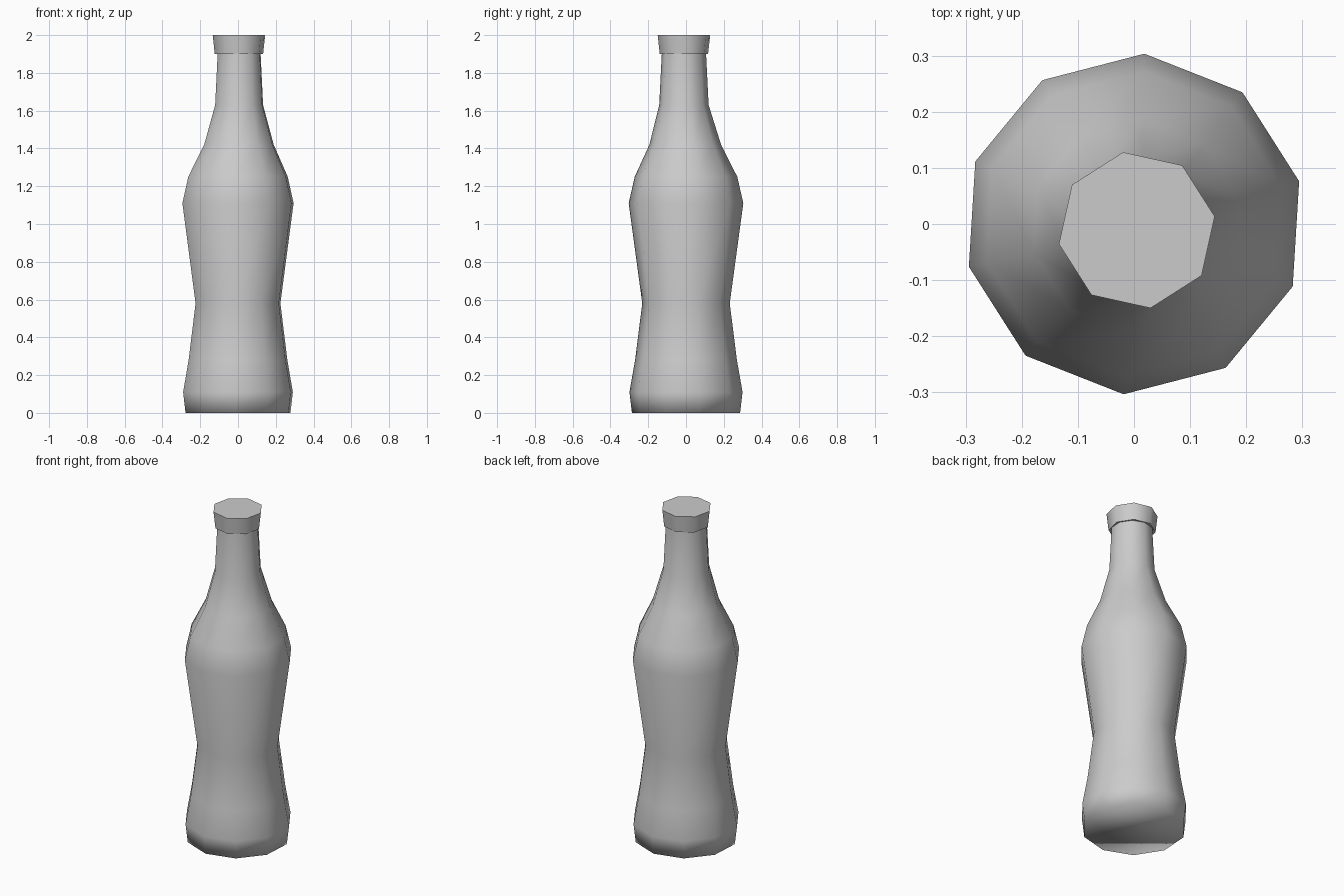
import bpy, bmesh
from math import cos, sin, radians, tau

cube = bpy.data.objects.get("Cube")
if cube:
    bpy.data.objects.remove(cube)

grey = bpy.data.materials.new("plain grey")
grey.use_nodes = True
COLOUR = (0.6, 0.6, 0.6, 1)
grey.diffuse_color = COLOUR
grey.node_tree.nodes["Principled BSDF"].inputs["Base Color"].default_value = COLOUR


def lathe(name, profile, sides, turn, sharp=()):
    """Skin polygon rings of (radius, z, x shift, y shift); flatten chosen ends."""
    bm = bmesh.new()
    rings = []
    for r, z, dx, dy in profile:
        angles = [radians(turn) + tau * i / sides for i in range(sides)]
        rings.append([bm.verts.new((dx + r * cos(a), dy + r * sin(a), z)) for a in angles])
    for low, high in zip(rings, rings[1:]):
        for i in range(sides):
            j = (i + 1) % sides
            bm.faces.new((low[i], low[j], high[j], high[i]))
    ends = {"bottom": bm.faces.new(rings[0][::-1]), "top": bm.faces.new(rings[-1])}
    for face in bm.faces:
        face.smooth = True
    for end in sharp:
        for edge in ends[end].edges:
            edge.smooth = False
    mesh = bpy.data.meshes.new(name)
    bm.to_mesh(mesh)
    bm.free()
    mesh.materials.append(grey)
    obj = bpy.data.objects.new(name, mesh)
    bpy.context.collection.objects.link(obj)
    return obj


# Waisted bottle body with a neck set slightly off centre
lathe("bottle_body", [
    (0.287, 0.0, 0, 0),
    (0.30, 0.11, 0, 0),
    (0.27, 0.28, 0, 0),
    (0.232, 0.58, 0, 0),
    (0.304, 1.11, 0, 0),
    (0.272, 1.25, 0, 0),
    (0.19, 1.42, 0.005, -0.004),
    (0.131, 1.63, 0.006, -0.011),
    (0.117, 1.91, 0.006, -0.011),
], 10, 14.5, sharp=["top"])

# Flared eight-sided cap
lathe("bottle_cap", [
    (0.13, 1.9, 0.005, -0.011),
    (0.141, 2.0, 0.005, -0.011),
], 8, 10, sharp=["top", "bottom"])
